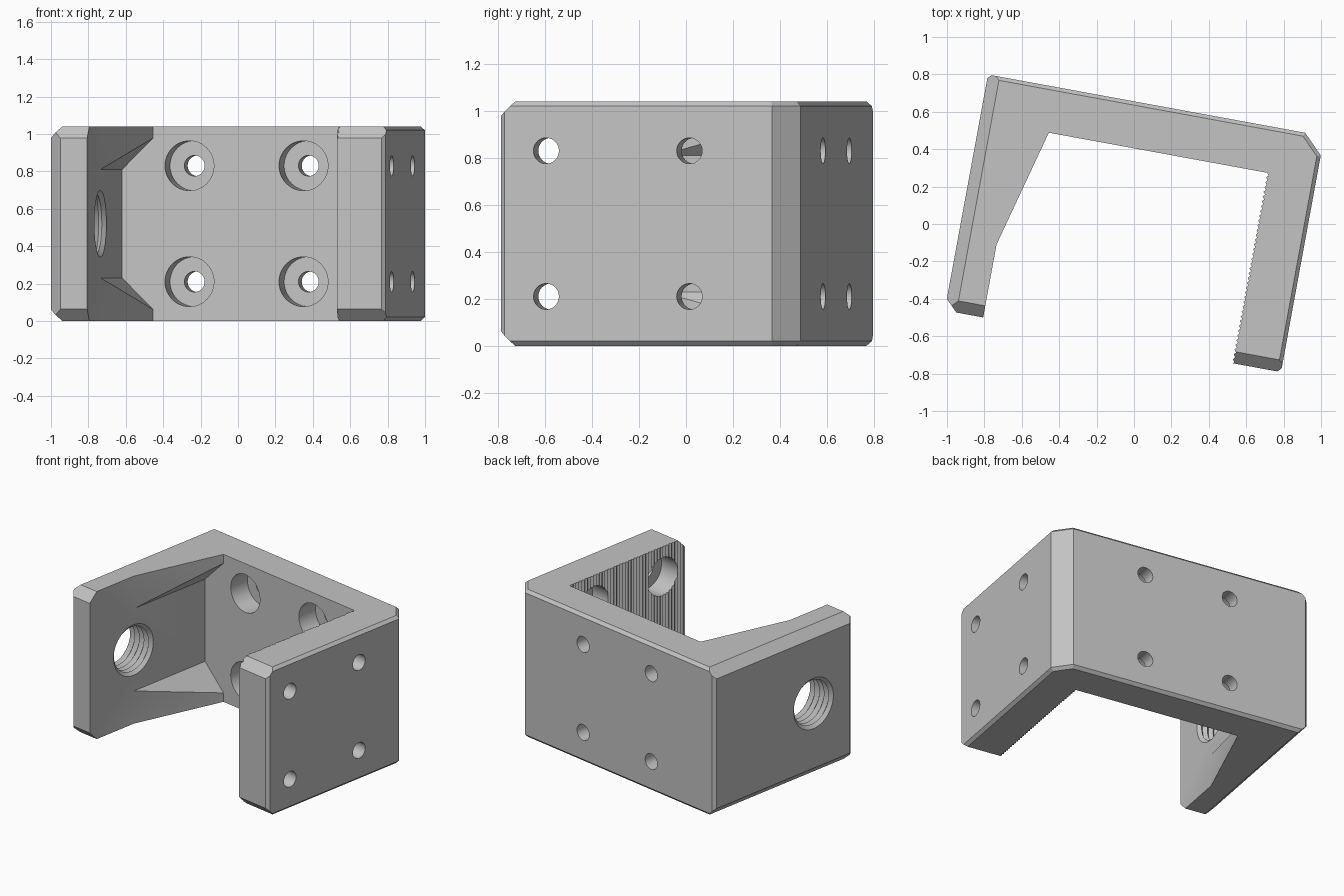
import bpy, bmesh, math
from mathutils import Vector, Matrix

if "Cube" in bpy.data.objects:
    bpy.data.objects.remove(bpy.data.objects["Cube"], do_unlink=True)

HEIGHT, MID = 1.04, 0.52
LEFT, RIGHT, FRONT, BACK = -0.912, 0.916, -0.637, 0.645      # outer faces
IN_LEFT, IN_RIGHT, IN_BACK = -0.703, 0.65, 0.398             # inner faces
GUSSET_U, GUSSET_V = -0.536, -0.24
TURN = math.radians(-10.4)

grey = bpy.data.materials.new("bracket_grey")
grey.use_nodes = True
colour = (0.55, 0.55, 0.55, 1)
grey.diffuse_color = colour
grey.node_tree.nodes["Principled BSDF"].inputs["Base Color"].default_value = colour


def make_object(name, bm):
    bmesh.ops.recalc_face_normals(bm, faces=bm.faces)
    mesh = bpy.data.meshes.new(name)
    bm.to_mesh(mesh)
    bm.free()
    mesh.materials.append(grey)
    obj = bpy.data.objects.new(name, mesh)
    bpy.context.collection.objects.link(obj)
    return obj


def prism(name, outline, z0, z1):
    bm = bmesh.new()
    face = bm.faces.new([bm.verts.new((x, y, z0)) for x, y in outline])
    new = bmesh.ops.extrude_face_region(bm, geom=[face])["geom"]
    verts = [g for g in new if isinstance(g, bmesh.types.BMVert)]
    bmesh.ops.translate(bm, verts=verts, vec=(0, 0, z1 - z0))
    return make_object(name, bm)


def lathe(name, profile, origin, axis, segments=48):
    """Closed solid of (distance, radius) rings along an axis."""
    bm = bmesh.new()
    place = Matrix.Translation(origin) @ Vector(axis).to_track_quat('Z', 'Y').to_matrix().to_4x4()
    angles = [2 * math.pi * i / segments for i in range(segments)]
    rings = [[bm.verts.new(place @ Vector((r * math.cos(a), r * math.sin(a), d)))
              for a in angles] for d, r in profile]
    for low, high in zip(rings, rings[1:]):
        for i in range(segments):
            j = (i + 1) % segments
            bm.faces.new((low[i], low[j], high[j], high[i]))
    bm.faces.new(rings[0])
    bm.faces.new(rings[-1])
    return make_object(name, bm)


def cut(target, cutter):
    mod = target.modifiers.new("cut", 'BOOLEAN')
    mod.operation, mod.solver, mod.object = 'DIFFERENCE', 'EXACT', cutter
    bpy.context.view_layer.objects.active = target
    bpy.ops.object.modifier_apply(modifier=mod.name)
    bpy.data.objects.remove(cutter, do_unlink=True)


# Outer block, chamfered by slicing its edges
bm = bmesh.new()
bmesh.ops.create_cube(bm, size=1)
bmesh.ops.scale(bm, verts=bm.verts, vec=(RIGHT - LEFT, BACK - FRONT, HEIGHT))
bmesh.ops.translate(bm, verts=bm.verts, vec=((LEFT + RIGHT) / 2, (FRONT + BACK) / 2, MID))


def slice_edge(point, normal):
    geom = bm.verts[:] + bm.edges[:] + bm.faces[:]
    res = bmesh.ops.bisect_plane(bm, geom=geom, plane_co=point, plane_no=normal, clear_outer=True)
    edges = [g for g in res["geom_cut"] if isinstance(g, bmesh.types.BMEdge)]
    bmesh.ops.edgenet_fill(bm, edges=edges)
    bmesh.ops.recalc_face_normals(bm, faces=bm.faces)


# Upright corners
for x, y, sx, sy, c in ((RIGHT, BACK, 1, 1, 0.104), (LEFT, FRONT, -1, -1, 0.063),
                        (RIGHT, FRONT, 1, -1, 0.02), (LEFT, BACK, -1, 1, 0.02)):
    slice_edge((x - sx * c, y, 0), (sx, sy, 0))

# Top and bottom rims
diagonal = Vector((1, 1, 0)).normalized()
for normal, point, c in (((0, -1, 0), (0, FRONT, 0), 0.063), ((-1, 0, 0), (LEFT, 0, 0), 0.063),
                         ((0, 1, 0), (0, BACK, 0), 0.02), ((1, 0, 0), (RIGHT, 0, 0), 0.02),
                         (diagonal, (RIGHT - 0.104, BACK, 0), 0.02)):
    for side in (-1, 1):
        z = MID + side * (MID - c)
        slice_edge((point[0], point[1], z), Vector(normal) + Vector((0, 0, side)))
bracket = make_object("bracket", bm)

# Open channel with a ribbed right wall and a sloped left wall
PITCH, DEPTH, TEETH = 0.026, 0.011, 46
ribs = []
for i in range(TEETH):
    v = IN_BACK - i * PITCH
    ribs += [(IN_RIGHT, v), (IN_RIGHT + DEPTH, v - PITCH / 2)]
outline = ribs + [(IN_RIGHT, -0.9), (IN_LEFT, -0.9), (IN_LEFT, GUSSET_V), (GUSSET_U, IN_BACK)]
cut(bracket, prism("channel_cutter", outline, -0.2, HEIGHT + 0.2))

# Pocket that leaves a gusset at the top and bottom of the left wall
reach = 0.35
bm = bmesh.new()
for v in (GUSSET_V, IN_BACK):
    for u, half in ((IN_LEFT, 0.29), (IN_LEFT + reach, 0.29 + reach)):
        for side in (-1, 1):
            bm.verts.new((u, v, MID + side * half))
bmesh.ops.convex_hull(bm, input=bm.verts)
cut(bracket, make_object("pocket_cutter", bm))

# Counterbored screw holes in the back wall and right arm
bore = [(-0.1, 0.133), (0.15, 0.133), (0.15, 0.055), (0.4, 0.055)]
for z in (MID - 0.31, MID + 0.31):
    for u in (-0.337, 0.283):
        cut(bracket, lathe("back_hole_cutter", bore, (u, IN_BACK, z), (0, 1, 0)))
    for v in (-0.437, 0.183):
        cut(bracket, lathe("arm_hole_cutter", bore, (IN_RIGHT, v, z), (1, 0, 0)))

# Threaded hole in the left arm
turns = 5
step = (IN_LEFT - LEFT) / (2 * turns)
thread = [(i * step, 0.155 if i % 2 else 0.178) for i in range(2 * turns + 1)]
thread = [(-0.1, 0.178)] + thread + [(2 * turns * step + 0.1, 0.178)]
cut(bracket, lathe("thread_cutter", thread, (LEFT, -0.245, MID), (1, 0, 0)))

# Final stance and shading
bracket.data.transform(Matrix.Rotation(TURN, 4, 'Z'))
bpy.ops.object.select_all(action='DESELECT')
bracket.select_set(True)
bpy.context.view_layer.objects.active = bracket
bpy.ops.object.shade_smooth_by_angle(angle=math.radians(20))
